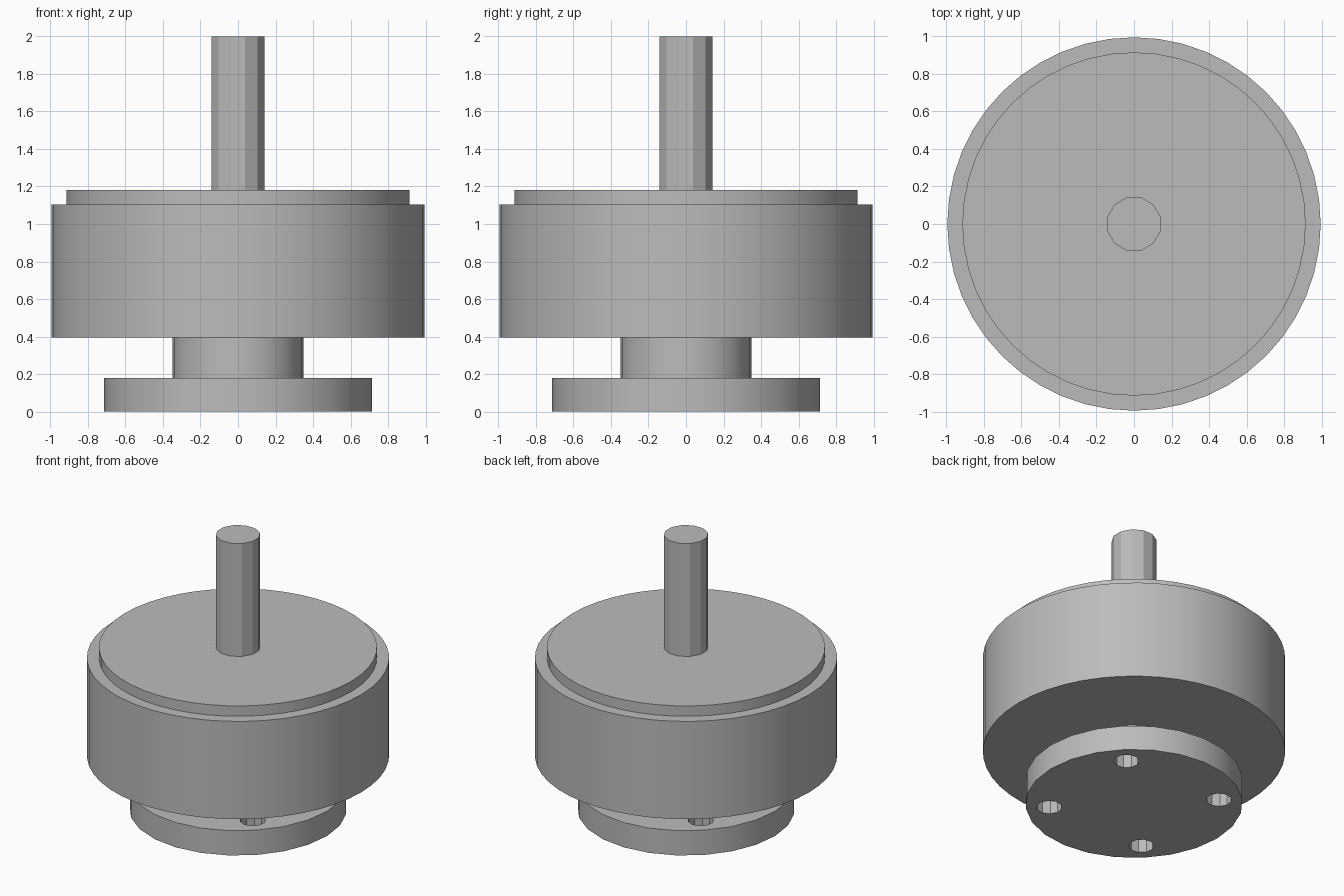
import bpy
import math

cube = bpy.data.objects.get("Cube")
if cube:
    bpy.data.objects.remove(cube, do_unlink=True)

# Single plain metal colour
metal = bpy.data.materials.new("grey metal")
metal.use_nodes = True
GREY = (0.5, 0.5, 0.5, 1)
metal.diffuse_color = GREY
metal.node_tree.nodes["Principled BSDF"].inputs["Base Color"].default_value = GREY


def cylinder(name, radius, bottom, top, sides, x=0, y=0, turn=0):
    bpy.ops.mesh.primitive_cylinder_add(
        vertices=sides, radius=radius, depth=top - bottom,
        location=(x, y, (bottom + top) / 2), rotation=(0, 0, turn))
    part = bpy.context.object
    part.name = name
    part.data.materials.append(metal)
    return part


def smooth(part):
    bpy.ops.object.select_all(action="DESELECT")
    part.select_set(True)
    bpy.context.view_layer.objects.active = part
    bpy.ops.object.shade_smooth_by_angle(angle=math.radians(29))


# Mounting flange with four through holes on the diagonals
flange = cylinder("mounting_flange", 0.715, 0, 0.18, 24)
for i in range(4):
    angle = math.radians(45 + 90 * i)
    cutter = cylinder("bolt_hole_cutter", 0.085, -0.1, 0.3, 10,
                      0.56 * math.cos(angle), 0.56 * math.sin(angle), angle)
    cutter.hide_render = True
    cut = flange.modifiers.new("bolt_hole", "BOOLEAN")
    cut.object = cutter
    cut.solver = "EXACT"
    bpy.context.view_layer.objects.active = flange
    bpy.ops.object.modifier_apply(modifier=cut.name)
    bpy.data.objects.remove(cutter, do_unlink=True)
smooth(flange)

# Stacked round parts above the flange
smooth(cylinder("hub", 0.35, 0.18, 0.395, 24))
smooth(cylinder("body", 0.995, 0.395, 1.105, 48))
smooth(cylinder("top_plate", 0.915, 1.105, 1.18, 48))

# Faceted output shaft
cylinder("shaft", 0.147, 1.18, 2, 12, turn=math.radians(15))
